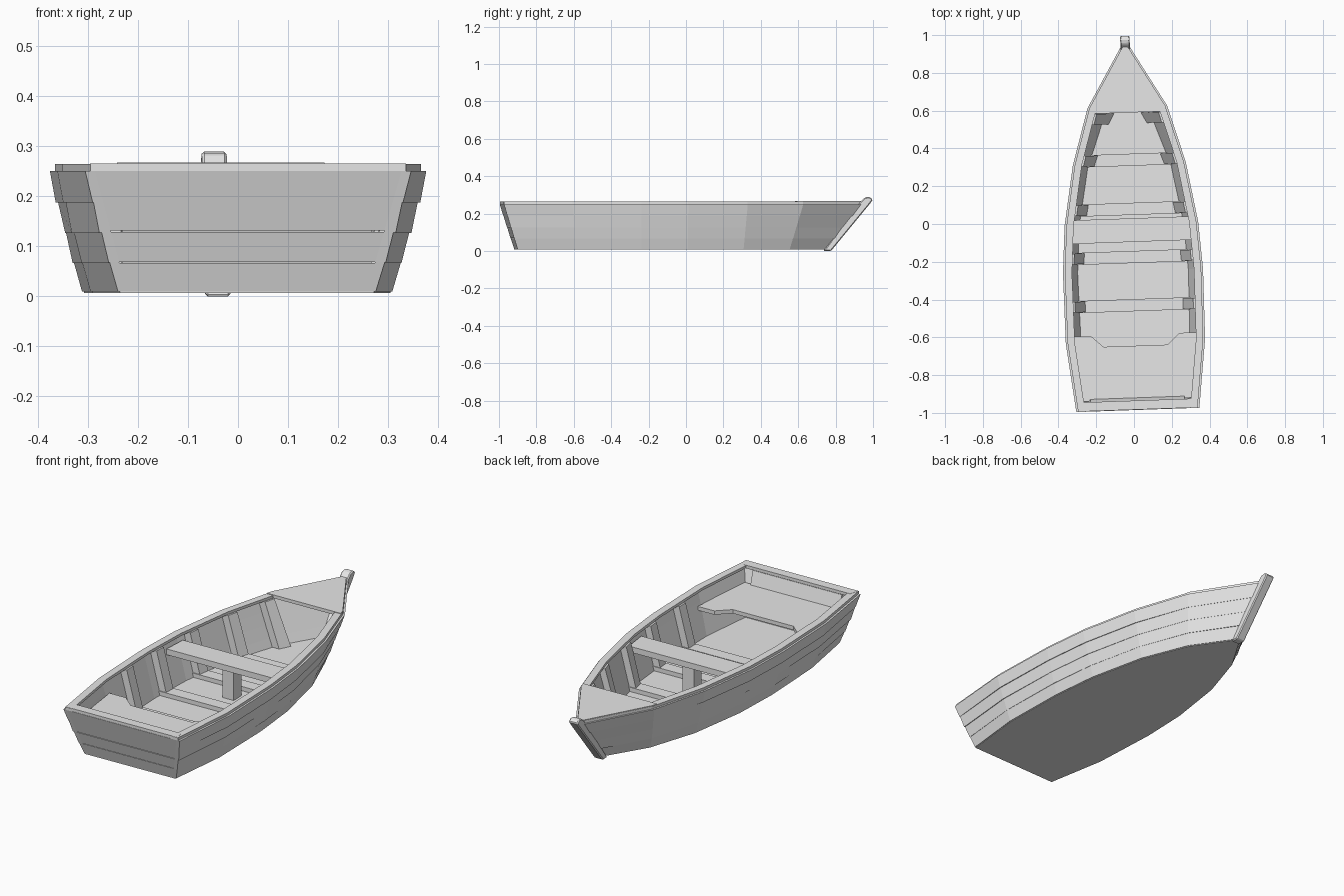
import bpy, bmesh, math, random

random.seed(4)
cube = bpy.data.objects.get("Cube")
if cube:
    bpy.data.objects.remove(cube, do_unlink=True)

wood = bpy.data.materials.new("grey_wood")
wood.use_nodes = True
grey = (0.8, 0.8, 0.8, 1)
wood.diffuse_color = grey
wood.node_tree.nodes["Principled BSDF"].inputs["Base Color"].default_value = grey

# Hull stations: bottom y, bottom half width, top y, top half width
STATIONS = [
    (-.91, .258, -.985, .325),
    (-.6, .302, -.62, .368),
    (-.25, .307, -.25, .37),
    (0, .29, 0, .353),
    (.3, .235, .32, .298),
    (.55, .145, .62, .21),
    (.75, .015, .94, .022),
]
LOW, HIGH = .01, .25


def section(station, z):
    """Outer hull point (y, half width) of a station at a height."""
    f = (z - LOW) / (HIGH - LOW)
    yb, hb, yt, ht = station
    return yb + (yt - yb) * f, hb + (ht - hb) * f


def half(y, z):
    """Outer half width of the hull at any y and z."""
    pts = [section(s, z) for s in STATIONS]
    for (ya, ha), (yb, hb) in zip(pts, pts[1:]):
        if y <= yb:
            return ha + (hb - ha) * (y - ya) / (yb - ya)
    return pts[-1][1]


def loft(name, rings, mirror=False):
    """Join matching rings of points into a capped solid."""
    bm = bmesh.new()
    loops = [[bm.verts.new(p) for p in ring] for ring in rings]
    n = len(loops[0])
    for a, b in zip(loops, loops[1:]):
        for i in range(n):
            j = (i + 1) % n
            bm.faces.new((a[i], a[j], b[j], b[i]))
    bm.faces.new(loops[0])
    bm.faces.new(loops[-1])
    bmesh.ops.recalc_face_normals(bm, faces=bm.faces)
    mesh = bpy.data.meshes.new(name)
    bm.to_mesh(mesh)
    bm.free()
    mesh.materials.append(wood)
    obj = bpy.data.objects.new(name, mesh)
    bpy.context.collection.objects.link(obj)
    if mirror:
        mod = obj.modifiers.new("mirror", 'MIRROR')
        mod.use_mirror_merge = False
    # the whole boat sits slightly turned
    obj.rotation_euler.z = math.radians(2)
    obj.location.x = -.014
    return obj


def slab(name, outline, z0, z1):
    return loft(name, [[(x, y, z) for x, y in outline] for z in (z0, z1)])


def both_sides(right):
    return right + [(-x, y) for x, y in reversed(right)]


# Overlapping side planks with slightly uneven lower edges
for k in range(4):
    z0, z1 = LOW + .06 * k, LOW + .06 * (k + 1)
    rings = []
    for s in STATIONS:
        (ya, ha), (yb, hb) = section(s, z0), section(s, z1)
        lap = random.uniform(.001, .006) if k else 0
        rings.append([(ha + lap, ya, z0 - (.003 if k else 0)),
                      (hb + .001, yb, z1),
                      (max(hb - .018, .001), yb, z1),
                      (max(ha - .018, .001), ya, z0)])
    loft(f"side_planks_{k + 1}", rings, mirror=True)

# Transom planks
for k, (z0, z1) in enumerate([(LOW, .067), (.069, .129), (.132, HIGH)]):
    (ya, ha), (yb, hb) = section(STATIONS[0], z0), section(STATIONS[0], z1)
    loft(f"transom_plank_{k + 1}", [
        [(x * (ha - .004), ya, z0), (x * (hb - .004), yb, z1),
         (x * (hb - .004), yb + .025, z1), (x * (ha - .004), ya + .025, z0)]
        for x in (-1, 1)])
loft("transom_backing", [
    [(x, -.89, .02), (x, -.955, .245), (x, -.94, .245), (x, -.875, .02)]
    for x in (-.25, .25)])

# Flat bottom
slab("bottom", both_sides([(s[1] - .004, s[0]) for s in STATIONS]), .007, .026)

# Gunwale
rings = []
for s in STATIONS:
    y, h = section(s, HIGH)
    out, inn = max(h - .009, .012), max(h - .047, .001)
    rings.append([(out, y, HIGH), (out, y, .264), (inn, y, .264), (inn, y, HIGH)])
loft("gunwale", rings, mirror=True)
slab("stern_rail", [(-.316, -.983), (.316, -.983), (.3, -.935), (-.3, -.935)], .249, .265)

# Foredeck
slab("foredeck", both_sides([(half(y, HIGH) - .011, y) for y in (.59, .62, .78, .94)]),
     .25, .267)

# Ribs with floor timbers
for k, y in enumerate((-.43, -.175, .08, .34, .56)):
    rings = []
    for z in (.02, HIGH):
        a, b = y - .028, y + .028
        rings.append([(half(a, z) - .012, a, z), (half(b, z) - .012, b, z),
                      (half(b, z) - .056, b, z), (half(a, z) - .056, a, z)])
    loft(f"rib_{k + 1}", rings, mirror=True)
    if y < .5:
        slab(f"floor_timber_{k + 1}",
             both_sides([(half(v, .03) - .014, v) for v in (y - .032, y + .032)]),
             .02, .048)

# Rowing bench and its post
slab("rowing_bench", both_sides([(half(v, .2) - .02, v) for v in (-.095, .03)]), .185, .215)
slab("bench_post", both_sides([(.032, -.065), (.032, .0)]), .02, .19)

# Stern seat with a notched front edge
seat = [(.235, -.93), (half(-.93, .175) - .02, -.93), (half(-.75, .175) - .02, -.75),
        (half(-.585, .175) - .02, -.585), (.235, -.585), (.17, -.645)]
slab("stern_seat", both_sides(seat), .157, .177)

# Stem post at the bow
profile = [(.735, 0), (.775, 0), (.985, .255), (.999, .275),
           (.98, .29), (.955, .285), (.925, .255)]
stem = loft("stem_post", [[(x, y, z) for y, z in profile] for x in (-.025, .025)])
bevel = stem.modifiers.new("bevel", 'BEVEL')
bevel.width = .005
bevel.segments = 1
